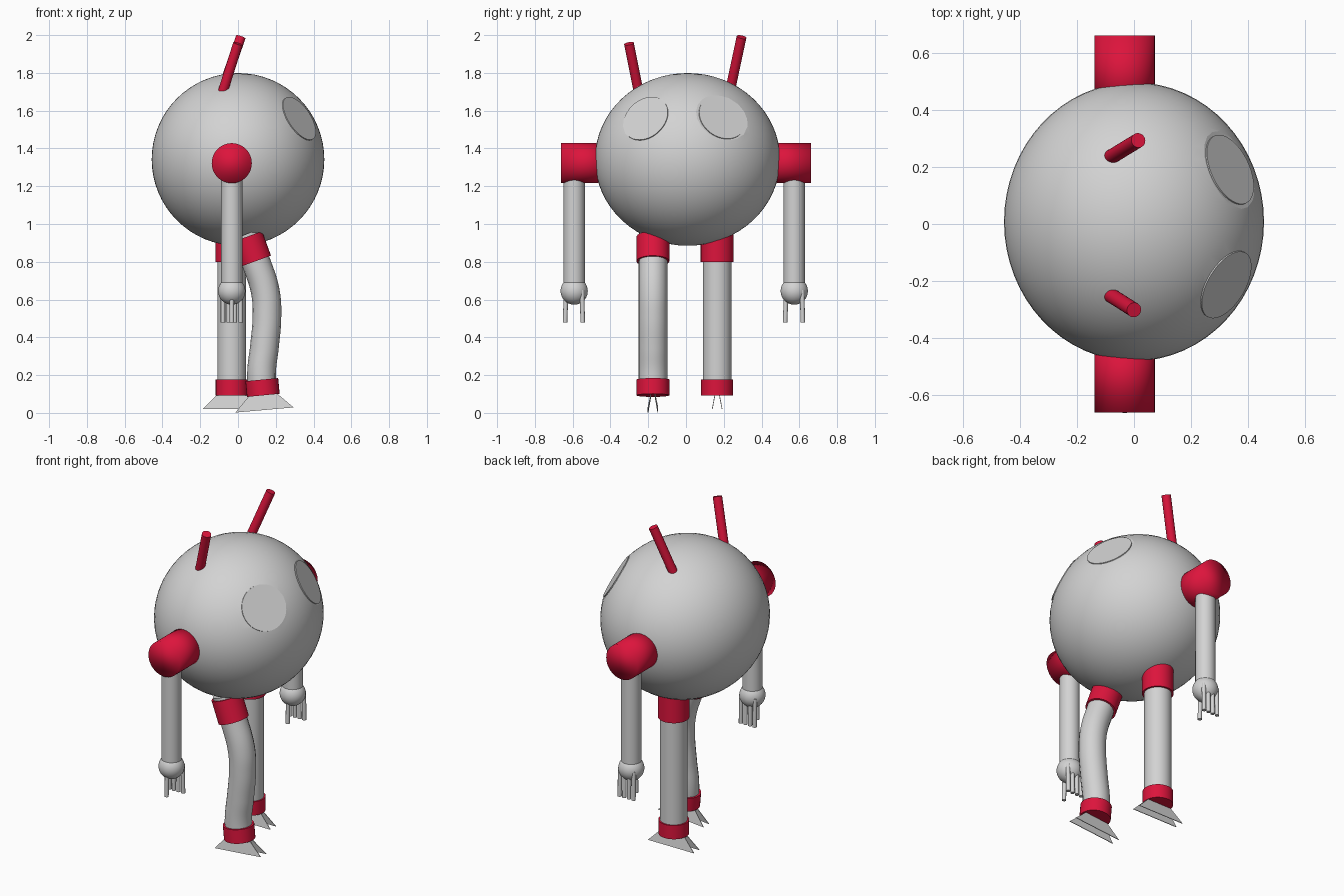
import bpy, bmesh, math
from mathutils import Vector, Matrix

if "Cube" in bpy.data.objects:
    bpy.data.objects.remove(bpy.data.objects["Cube"])


def make_material(name, rgb):
    m = bpy.data.materials.new(name)
    m.use_nodes = True
    m.diffuse_color = (*rgb, 1)
    m.node_tree.nodes["Principled BSDF"].inputs["Base Color"].default_value = (*rgb, 1)
    return m


GREY = make_material("light grey", (0.65, 0.65, 0.65))
RED = make_material("crimson", (0.72, 0.007, 0.045))


def finish(name, mat, soft=False):
    ob = bpy.context.object
    ob.name = name
    ob.data.materials.append(mat)
    if soft:
        bpy.ops.object.shade_smooth()
    else:
        bpy.ops.object.shade_smooth_by_angle(angle=math.radians(35))
    return ob


def rod(name, a, b, radius, mat, soft=False, sides=32):
    a, b = Vector(a), Vector(b)
    axis = b - a
    bpy.ops.mesh.primitive_cylinder_add(
        vertices=sides, radius=radius, depth=axis.length, location=(a + b) / 2,
        rotation=axis.to_track_quat('Z', 'Y').to_euler())
    return finish(name, mat, soft)


def ball(name, centre, radii, mat):
    bpy.ops.mesh.primitive_uv_sphere_add(segments=64, ring_count=32, radius=1, location=centre)
    ob = bpy.context.object
    ob.data.transform(Matrix.Diagonal((*radii, 1)))
    return finish(name, mat)


# Round body, sliced flat where the eyes sit
centre = Vector((0, 0.008, 1.342))
radii = Vector((0.457, 0.49, 0.457))
body = ball("body", centre, radii, GREY)
eyes = {"left": Vector((0.335, 0.182, 0.22)), "right": Vector((0.322, -0.22, 0.215))}
bm = bmesh.new()
bm.from_mesh(body.data)
for spot in eyes.values():
    normal = Vector([p / r ** 2 for p, r in zip(spot, radii)]).normalized()
    cut = bmesh.ops.bisect_plane(bm, geom=bm.verts[:] + bm.edges[:] + bm.faces[:],
                                 plane_co=spot, plane_no=normal, clear_outer=True)
    rim = [e for e in cut["geom_cut"] if isinstance(e, bmesh.types.BMEdge)]
    bmesh.ops.contextual_create(bm, geom=rim)
bmesh.ops.recalc_face_normals(bm, faces=bm.faces[:])
bm.to_mesh(body.data)
bm.free()
bpy.ops.object.shade_smooth_by_angle(angle=math.radians(12))

# Thin eye plates on the flat cuts
for side, spot in eyes.items():
    normal = Vector([p / r ** 2 for p, r in zip(spot, radii)]).normalized()
    p = centre + spot
    rod(side + "_eye", p - normal * 0.003, p + normal * 0.005, 0.131, GREY, sides=48)

# Antennae
rod("left_antenna", (-0.09, 0.23, 1.69), (0.015, 0.294, 1.99), 0.026, RED)
rod("right_antenna", (-0.09, -0.245, 1.67), (0.0, -0.302, 1.955), 0.026, RED)

# Arms with shoulder drums, ball hands, four fingers and a thumb
X = -0.033
for side, y, inner, outer in (("left", 0.573, 0.40, 0.663), ("right", -0.592, -0.40, -0.663)):
    rod(side + "_shoulder", (X, inner, 1.322), (X, outer, 1.322), 0.106, RED, soft=True, sides=48)
    rod(side + "_arm", (X, y, 0.69), (X, y, 1.30), 0.056, GREY)
    ball(side + "_hand", (X, y, 0.645), (0.072,) * 3, GREY)
    for i in range(4):
        fx = X + (i - 1.5) * 0.031
        rod(f"{side}_finger_{i + 1}", (fx, y + 0.042, 0.65), (fx, y + 0.045, 0.478), 0.012, GREY, sides=12)
    rod(side + "_thumb", (X, y - 0.043, 0.65), (X, y - 0.048, 0.478), 0.012, GREY, sides=12)


# Foot: two thin flared blades splayed apart below the ankle
def foot(name, ankle, tilt):
    bm = bmesh.new()
    for s in (-1, 1):
        ring = []
        for t in (-0.002, 0.002):
            ring.append([bm.verts.new((x, s * y + t, z)) for x, y, z in (
                (-0.155, 0.026, -0.115), (0.155, 0.026, -0.115), (0.06, 0.008, -0.02), (-0.06, 0.008, -0.02))])
        bm.faces.new(ring[0])
        bm.faces.new(ring[1][::-1])
        for i in range(4):
            j = (i + 1) % 4
            bm.faces.new((ring[0][j], ring[0][i], ring[1][i], ring[1][j]))
    bmesh.ops.recalc_face_normals(bm, faces=bm.faces[:])
    mesh = bpy.data.meshes.new(name)
    bm.to_mesh(mesh)
    bm.free()
    mesh.materials.append(GREY)
    ob = bpy.data.objects.new(name, mesh)
    ob.location = ankle
    ob.rotation_euler = (0, -tilt, 0)
    bpy.context.collection.objects.link(ob)


# Straight left leg
Y = 0.165
rod("left_leg", (X, Y, 0.12), (X, Y, 0.98), 0.076, GREY)
rod("left_hip_collar", (X, Y, 0.80), (X, Y, 0.95), 0.087, RED)
rod("left_ankle_collar", (X, Y, 0.093), (X, Y, 0.176), 0.085, RED)
foot("left_foot", (X, Y, 0.135), 0)

# Bent right leg swept along a curve
Y = -0.175
curve = bpy.data.curves.new("right_leg", 'CURVE')
curve.dimensions = '3D'
curve.bevel_depth = 0.076
curve.bevel_resolution = 6
curve.use_fill_caps = True
path = ((0.04, 0.945), (0.095, 0.80), (0.145, 0.64), (0.153, 0.51), (0.14, 0.35), (0.125, 0.22), (0.128, 0.11))
spline = curve.splines.new('BEZIER')
spline.bezier_points.add(len(path) - 1)
for point, (x, z) in zip(spline.bezier_points, path):
    point.co = (x, Y, z)
    point.handle_left_type = point.handle_right_type = 'AUTO'
leg = bpy.data.objects.new("right_leg", curve)
bpy.context.collection.objects.link(leg)
bpy.ops.object.select_all(action='DESELECT')
leg.select_set(True)
bpy.context.view_layer.objects.active = leg
bpy.ops.object.convert(target='MESH')
finish("right_leg", GREY)
rod("right_hip_collar", (0.093, Y, 0.803), (0.046, Y, 0.932), 0.087, RED)
rod("right_ankle_collar", (0.134, Y, 0.093), (0.126, Y, 0.176), 0.087, RED)
foot("right_foot", (0.13, Y, 0.13), math.radians(5))
